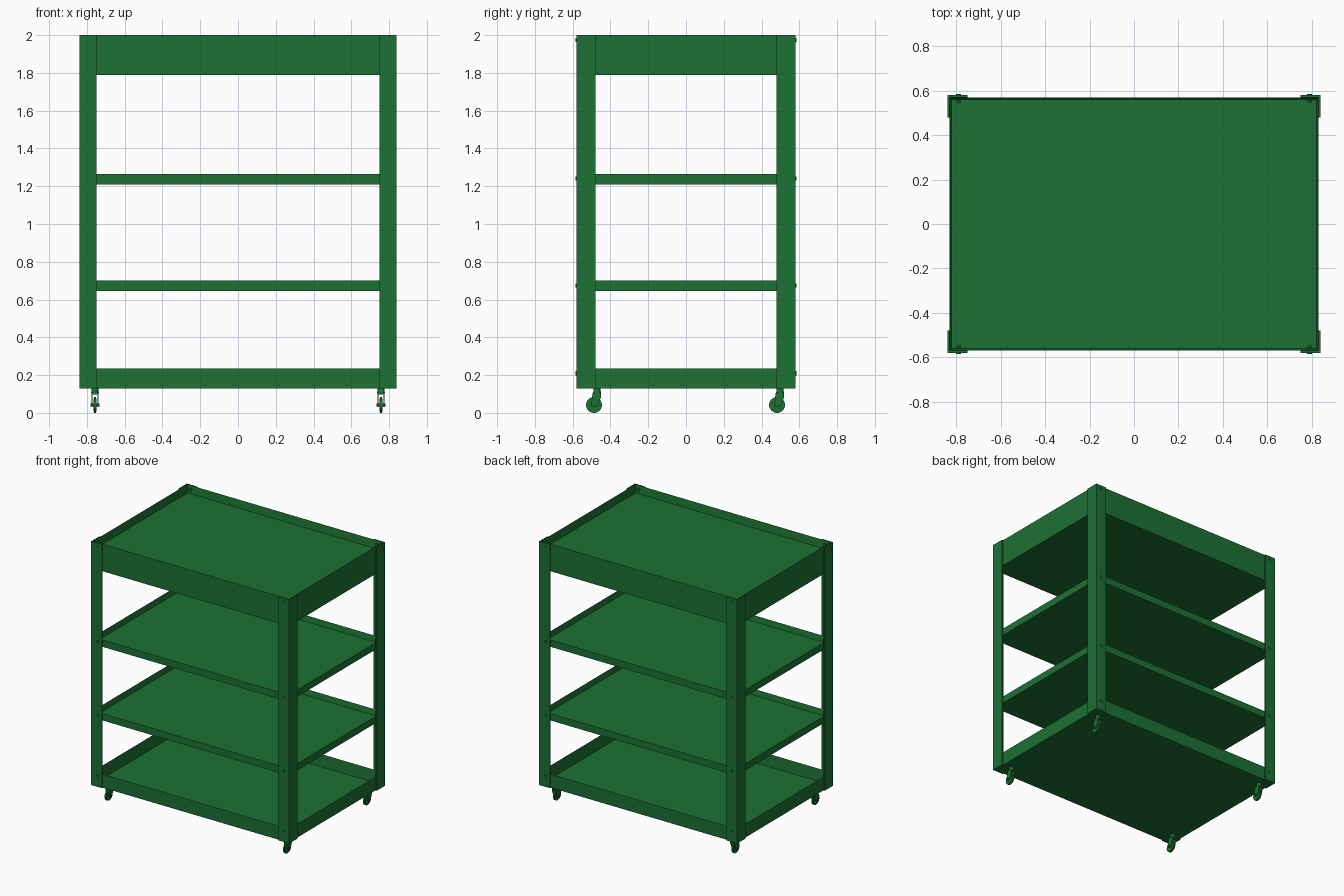
import bpy, bmesh, math
from mathutils import Matrix, Vector

if "Cube" in bpy.data.objects:
    bpy.data.objects.remove(bpy.data.objects["Cube"])

green = bpy.data.materials.new("green_paint")
green.diffuse_color = (0.012, 0.165, 0.034, 1)
green.use_nodes = True
green.node_tree.nodes["Principled BSDF"].inputs["Base Color"].default_value = green.diffuse_color


def finish(name, bm):
    bmesh.ops.recalc_face_normals(bm, faces=bm.faces)
    me = bpy.data.meshes.new(name)
    bm.to_mesh(me)
    bm.free()
    me.materials.append(green)
    ob = bpy.data.objects.new(name, me)
    bpy.context.collection.objects.link(ob)
    return ob


def add_prism(bm, points, offset):
    """Extrude a closed outline of 3D points along offset."""
    face = bm.faces.new([bm.verts.new(p) for p in points])
    ext = bmesh.ops.extrude_face_region(bm, geom=[face], use_keep_orig=True)
    moved = [v for v in ext["geom"] if isinstance(v, bmesh.types.BMVert)]
    bmesh.ops.translate(bm, verts=moved, vec=offset)


def add_box(bm, centre, size):
    m = Matrix.Translation(centre) @ Matrix.Diagonal((*size, 1))
    bmesh.ops.create_cube(bm, size=1, matrix=m)


def add_cyl(bm, centre, r, depth, axis, sides, r2=None):
    rot = Vector((0, 0, 1)).rotation_difference(Vector(axis)).to_matrix().to_4x4()
    bmesh.ops.create_cone(bm, cap_ends=True, segments=sides, radius1=r,
                          radius2=r if r2 is None else r2, depth=depth,
                          matrix=Matrix.Translation(centre) @ rot)


def smooth(ob):
    bpy.ops.object.select_all(action='DESELECT')
    ob.select_set(True)
    bpy.context.view_layer.objects.active = ob
    bpy.ops.object.shade_smooth_by_angle(angle=math.radians(35))


# Trays: bottom z, top z, depth of the recess
trays = {"bottom_tray": (0.13, 0.235, 0.093),
         "lower_shelf": (0.645, 0.70, 0.043),
         "upper_shelf": (1.21, 1.265, 0.043),
         "top_tray": (1.79, 2.0, 0.06)}
for name, (z0, z1, depth) in trays.items():
    bm = bmesh.new()
    add_box(bm, (0, 0, (z0 + z1) / 2), (1.66, 1.14, z1 - z0))
    top = max(bm.faces, key=lambda f: f.calc_center_median().z)
    bm.normal_update()
    bmesh.ops.inset_region(bm, faces=[top], thickness=0.012)
    bmesh.ops.translate(bm, verts=top.verts, vec=(0, 0, -depth))
    finish(name, bm)

# Angle-iron corner posts, each with a bolt and nut through every tray
outline = [(0.84, 0.58), (0.75, 0.58), (0.75, 0.57), (0.83, 0.57),
           (0.83, 0.48), (0.84, 0.48)]
for sx, xn in ((-1, "left"), (1, "right")):
    for sy, yn in ((-1, "front"), (1, "back")):
        bm = bmesh.new()
        add_prism(bm, [(x * sx, y * sy, 0.13) for x, y in outline], (0, 0, 1.87))
        finish(f"{yn}_{xn}_post", bm)

        bm = bmesh.new()
        for z0, z1, depth in trays.values():
            z = z1 - 0.025
            add_cyl(bm, (sx * 0.79, sy * 0.5825, z), 0.011, 0.007, (0, 1, 0), 12)
            add_cyl(bm, (sx * 0.79, sy * 0.553, z), 0.012, 0.011, (0, 1, 0), 6)
        finish(f"{yn}_{xn}_bolts", bm)

# Casters: all trail the same way, wheel slightly in front of the swivel
fork = [(-0.008, 0.105), (0.036, 0.105), (0.038, 0.085), (0.022, 0.045),
        (0.010, 0.030), (-0.010, 0.030), (-0.016, 0.045), (-0.012, 0.065)]
for x, xn in ((-0.757, "left"), (0.757, "right")):
    for y, yn in ((-0.487, "front"), (0.482, "back")):
        bm = bmesh.new()
        add_cyl(bm, (x, y, 0.042), 0.035, 0.018, (1, 0, 0), 32)
        add_cyl(bm, (x, y, 0.042), 0.042, 0.011, (1, 0, 0), 32)
        smooth(finish(f"{yn}_{xn}_wheel", bm))

        bm = bmesh.new()
        for s in (-1, 1):
            add_prism(bm, [(x + s * 0.012, y + py, pz) for py, pz in fork],
                      (s * 0.006, 0, 0))
        add_box(bm, (x, y + 0.014, 0.102), (0.036, 0.044, 0.008))
        finish(f"{yn}_{xn}_caster_fork", bm)

        bm = bmesh.new()
        add_cyl(bm, (x, y, 0.042), 0.008, 0.046, (1, 0, 0), 12)
        add_cyl(bm, (x, y + 0.016, 0.118), 0.021, 0.028, (0, 0, 1), 20, 0.017)
        smooth(finish(f"{yn}_{xn}_caster_swivel", bm))
